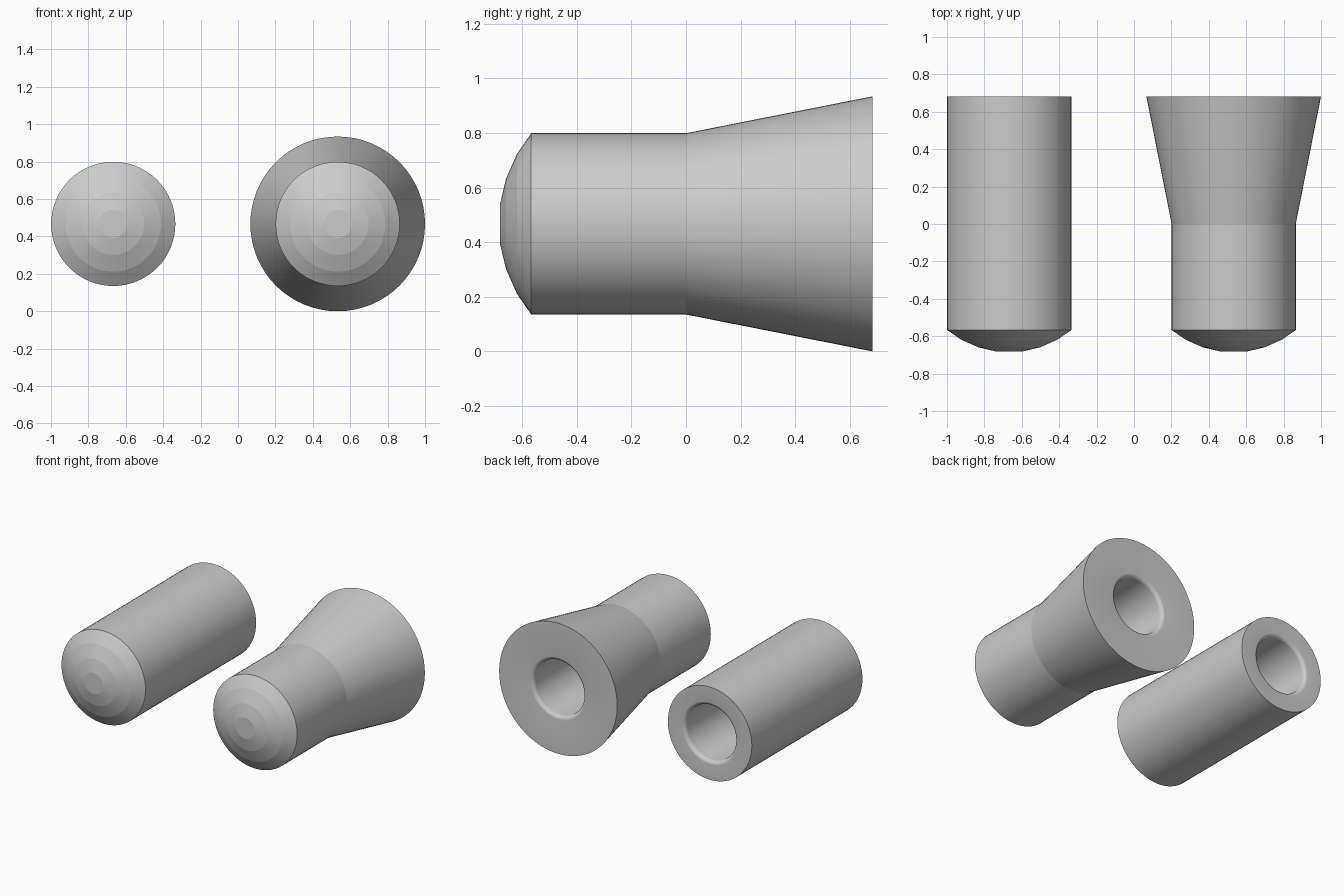
import bpy, bmesh, math

if "Cube" in bpy.data.objects:
    bpy.data.objects.remove(bpy.data.objects["Cube"])

SIDES = 64
Z = 0.467          # axis height
BACK, FRONT = 0.683, -0.567
R = 0.332          # body radius
BORE, FILLET, BORE_END = 0.195, 0.03, -0.3


def dome():
    # shallow spherical cap with a small flat tip, listed from tip to rim
    c = 0.403
    ball = math.hypot(c, R)
    return [(r, FRONT - (math.sqrt(ball * ball - r * r) - c))
            for r in (0.075, 0.165, 0.255, R)]


def bore():
    # rounded mouth leading into a blind hole
    pts = []
    for i in range(6):
        a = math.radians(90 - 18 * i)
        pts.append((BORE + FILLET - FILLET * math.cos(a),
                    BACK - FILLET + FILLET * math.sin(a)))
    return pts + [(BORE, BORE_END)]


def revolve(name, x, profile):
    # spin (radius, y) points around an axis parallel to y, capping both ends
    bm = bmesh.new()
    rings = []
    for r, y in profile:
        rings.append([bm.verts.new((r * math.cos(2 * math.pi * k / SIDES), y,
                                    r * math.sin(2 * math.pi * k / SIDES)))
                      for k in range(SIDES)])
    for a, b in zip(rings, rings[1:]):
        for k in range(SIDES):
            n = (k + 1) % SIDES
            bm.faces.new((a[k], a[n], b[n], b[k]))
    bm.faces.new(rings[0])
    bm.faces.new(rings[-1])
    bmesh.ops.recalc_face_normals(bm, faces=bm.faces)
    mesh = bpy.data.meshes.new(name)
    bm.to_mesh(mesh)
    bm.free()
    ob = bpy.data.objects.new(name, mesh)
    ob.location = (x, 0, Z)
    bpy.context.collection.objects.link(ob)
    bpy.ops.object.select_all(action='DESELECT')
    ob.select_set(True)
    bpy.context.view_layer.objects.active = ob
    bpy.ops.object.shade_smooth_by_angle(angle=math.radians(10))


# straight cap, then cap flaring towards the back
revolve("straight_cap", -0.667, dome() + [(R, BACK)] + bore())
revolve("flared_cap", 0.533, dome() + [(R, 0), (0.467, BACK)] + bore())
